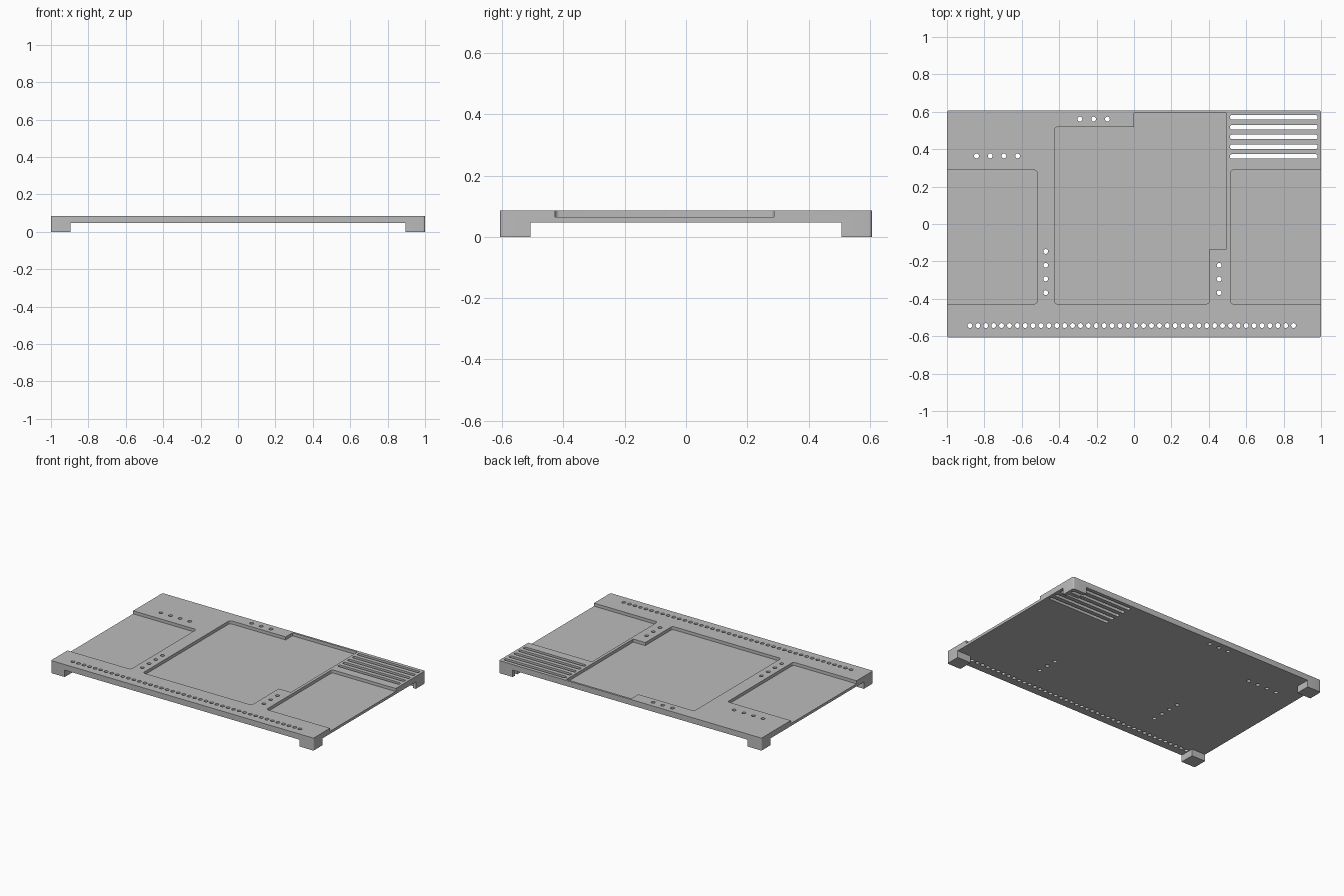
import bpy, bmesh, math
from mathutils import Vector

if "Cube" in bpy.data.objects:
    bpy.data.objects.remove(bpy.data.objects["Cube"], do_unlink=True)

TOP, FLOOR, UNDER = 0.086, 0.065, 0.047
HALF_Y = 0.607

grey = bpy.data.materials.new("plain grey")
grey.use_nodes = True
grey.diffuse_color = (0.5, 0.5, 0.5, 1)
grey.node_tree.nodes["Principled BSDF"].inputs["Base Color"].default_value = (0.5, 0.5, 0.5, 1)


def rounded(corners, steps=4):
    """Outline from counter-clockwise (x, y, radius) corners."""
    points = []
    for i, (x, y, r) in enumerate(corners):
        p = Vector((x, y))
        if not r:
            points.append(p)
            continue
        back = (Vector(corners[i - 1][:2]) - p).normalized()
        ahead = (Vector(corners[(i + 1) % len(corners)][:2]) - p).normalized()
        centre = p + r * (back + ahead)
        for k in range(steps + 1):
            a = math.pi / 2 * k / steps
            points.append(centre - r * (ahead * math.cos(a) + back * math.sin(a)))
    return points


def rect(x0, x1, y0, y1, left_r=0, right_r=0):
    return rounded([(x0, y0, left_r), (x1, y0, right_r), (x1, y1, right_r), (x0, y1, left_r)])


def circle(x, y, r=0.013, sides=16):
    return [Vector((x + r * math.cos(2 * math.pi * k / sides),
                    y + r * math.sin(2 * math.pi * k / sides))) for k in range(sides)]


def prisms(name, outlines, z0, z1):
    """One object holding every outline extruded from z0 to z1."""
    bm = bmesh.new()
    for outline in outlines:
        low = [bm.verts.new((p.x, p.y, z0)) for p in outline]
        high = [bm.verts.new((p.x, p.y, z1)) for p in outline]
        bm.faces.new(low[::-1])
        bm.faces.new(high)
        for i in range(len(low)):
            j = (i + 1) % len(low)
            bm.faces.new((low[i], low[j], high[j], high[i]))
    mesh = bpy.data.meshes.new(name)
    bm.to_mesh(mesh)
    bm.free()
    mesh.materials.append(grey)
    obj = bpy.data.objects.new(name, mesh)
    bpy.context.collection.objects.link(obj)
    return obj


def cut(target, cutter):
    cutter.hide_render = True
    mod = target.modifiers.new("cut", 'BOOLEAN')
    mod.operation = 'DIFFERENCE'
    mod.solver = 'EXACT'
    mod.object = cutter
    bpy.ops.object.select_all(action='DESELECT')
    bpy.context.view_layer.objects.active = target
    target.select_set(True)
    bpy.ops.object.modifier_apply(modifier=mod.name)
    bpy.data.objects.remove(cutter, do_unlink=True)


# Solid slab with softened vertical corners
tray = prisms("tray_plate", [rect(-1, 1, -HALF_Y, HALF_Y, 0.01, 0.01)], 0, TOP)

# Cross-shaped hollow underneath leaves four corner feet
fx, fy = 0.895, 0.507
cross = [(-fx, -1), (fx, -1), (fx, -fy), (2, -fy), (2, fy), (fx, fy),
         (fx, 1), (-fx, 1), (-fx, fy), (-2, fy), (-2, -fy), (-fx, -fy)]
cut(tray, prisms("underside_cutter", [[Vector(p) for p in cross]], -1, UNDER))

# Stepped centre pocket and two side pockets open at the edges
r = 0.015
centre = rounded([(-0.425, -0.427, r), (0.403, -0.427, r), (0.403, -0.133, 0),
                  (0.495, -0.133, 0), (0.495, 0.593, 0), (0, 0.593, 0),
                  (0, 0.518, 0), (-0.425, 0.518, r)])
left = rect(0.515, 1.2, -0.427, 0.288, r, 0)
right = rect(-1.2, -0.518, -0.427, 0.288, 0, r)
cut(tray, prisms("pocket_cutter", [centre, left, right], FLOOR, 1))

# Vent slots, through the plate and the foot below
slots = [rect(0.513, 0.982, y - 0.012, y + 0.012, 0.01, 0.01)
         for y in (0.361 + 0.0523 * i for i in range(5))]

# Round holes: long front row and four short groups
holes = [circle(-0.877 + 0.0422 * i, -0.543) for i in range(42)]
pitch = 0.0733
holes += [circle(-0.472, -0.147 - pitch * i) for i in range(4)]
holes += [circle(0.455, -0.221 - pitch * i) for i in range(3)]
holes += [circle(-0.289 + pitch * i, 0.561) for i in range(3)]
holes += [circle(-0.842 + pitch * i, 0.364) for i in range(4)]
cut(tray, prisms("opening_cutter", slots + holes, -1, 1))

bpy.ops.object.shade_smooth_by_angle(angle=math.radians(35))
